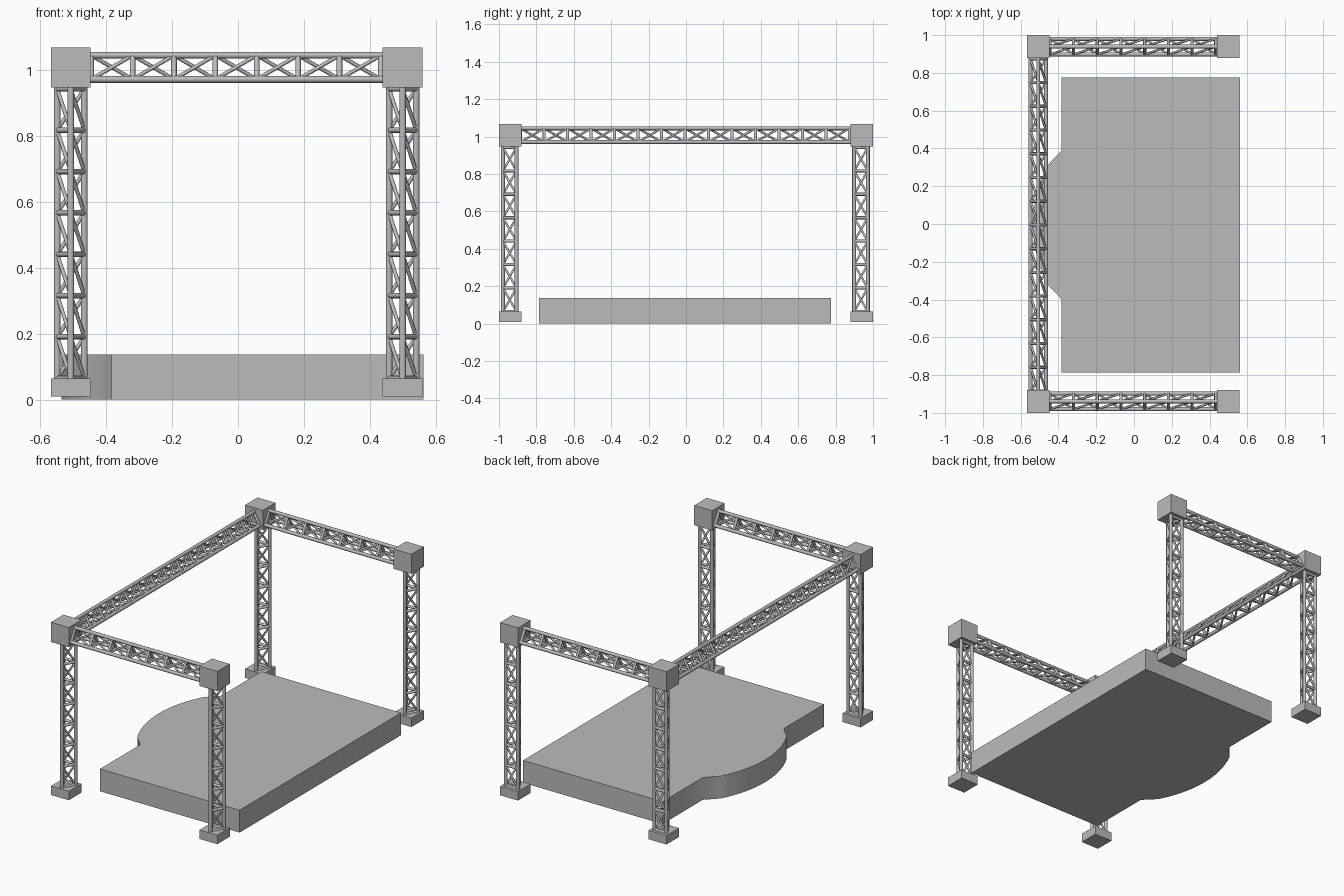
import bpy, bmesh, math
from mathutils import Vector, Matrix

cube = bpy.data.objects.get("Cube")
if cube:
    bpy.data.objects.remove(cube, do_unlink=True)

grey = bpy.data.materials.new("stage_grey")
grey.use_nodes = True
colour = (0.5, 0.5, 0.5, 1)
grey.diffuse_color = colour
grey.node_tree.nodes["Principled BSDF"].inputs["Base Color"].default_value = colour


def finish(bm, name, smooth=False):
    """Turn a bmesh into a named, coloured object."""
    bmesh.ops.recalc_face_normals(bm, faces=bm.faces[:])
    mesh = bpy.data.meshes.new(name)
    bm.to_mesh(mesh)
    bm.free()
    mesh.materials.append(grey)
    obj = bpy.data.objects.new(name, mesh)
    bpy.context.collection.objects.link(obj)
    if smooth:
        bpy.ops.object.select_all(action='DESELECT')
        obj.select_set(True)
        bpy.context.view_layer.objects.active = obj
        bpy.ops.object.shade_smooth_by_angle(angle=math.radians(50))
    return obj


def box(name, centre, size):
    bm = bmesh.new()
    bmesh.ops.create_cube(bm, matrix=Matrix.Translation(centre) @ Matrix.Diagonal((*size, 1)))
    return finish(bm, name)


def tube(bm, a, b, radius, sides=10):
    axis = b - a
    turn = axis.to_track_quat('Z', 'Y').to_matrix().to_4x4()
    bmesh.ops.create_cone(bm, cap_ends=True, segments=sides, radius1=radius, radius2=radius,
                          depth=axis.length, matrix=Matrix.Translation((a + b) / 2) @ turn)


def truss(name, start, end, apex_dir, panels):
    """Triangular lattice beam: three chords, rungs and one diagonal per panel face."""
    start, end, up = Vector(start), Vector(end), Vector(apex_dir)
    along = (end - start).normalized()
    side = along.cross(up)
    corners = [side * 0.041 - up * 0.036, up * 0.037, -side * 0.041 - up * 0.036]
    stations = [start.lerp(end, k / panels) for k in range(panels + 1)]
    bm = bmesh.new()
    for i, c in enumerate(corners):
        n = corners[(i + 1) % 3]
        tube(bm, start + c - along * 0.015, end + c + along * 0.015, 0.0105)
        for k, p in enumerate(stations):
            tube(bm, p + c, p + n, 0.0085, 8)
            if k < panels:
                tube(bm, p + c, stations[k + 1] + n, 0.006, 8)
    return finish(bm, name, True)


# Stage deck with a shallow curved bay on one long side
x_edge, x_front, y_low, y_high, y_mid = -0.384, 0.562, -0.787, 0.775, -0.005
bay_half, chord_x, sagitta = 0.32, -0.455, 0.08
radius = (bay_half ** 2 + sagitta ** 2) / (2 * sagitta)
half_angle = math.asin(bay_half / radius)
outline = [(x_front, y_low), (x_front, y_high), (x_edge, y_high), (x_edge, y_mid + 0.392)]
steps = 12
for s in range(steps + 1):
    a = half_angle * (1 - 2 * s / steps)
    outline.append((chord_x - sagitta + radius * (1 - math.cos(a)), y_mid + radius * math.sin(a)))
outline += [(x_edge, y_mid - 0.392), (x_edge, y_low)]
bm = bmesh.new()
base = bm.faces.new([bm.verts.new((x, y, 0)) for x, y in outline])
top = bmesh.ops.extrude_face_region(bm, geom=[base])
bmesh.ops.translate(bm, vec=(0, 0, 0.137),
                    verts=[v for v in top["geom"] if isinstance(v, bmesh.types.BMVert)])
if not base.is_valid or len([f for f in bm.faces if all(v.co.z < 0.01 for v in f.verts)]) == 0:
    bm.faces.new([v for v in bm.verts if v.co.z < 0.01])
finish(bm, "stage_deck", True)

# Towers: foot block, lattice leg and corner block
left_x, right_x, row_y, beam_z, block = 0.499, -0.507, 0.939, 1.007, 0.121
for row, sign in (("front", -1), ("back", 1)):
    y = sign * row_y
    for hand, x in (("left", left_x), ("right", right_x)):
        tag = row + "_" + hand
        box(tag + "_foot", (x, y, 0.037), (block, block, 0.055))
        box(tag + "_corner_block", (x, y, beam_z), (block, block, block))
        truss(tag + "_leg", (x, y - 0.003, 0.065), (x, y - 0.003, 0.942), (0, -1, 0), 7)
    # Short roof beam across this row
    truss(row + "_roof_beam", (right_x + 0.062, y, beam_z), (left_x - 0.066, y, beam_z), (0, 0, 1), 7)

# Long roof beam joining the two rows
truss("long_roof_beam", (right_x, -row_y + 0.055, beam_z), (right_x, row_y - 0.065, beam_z), (0, 0, 1), 14)
